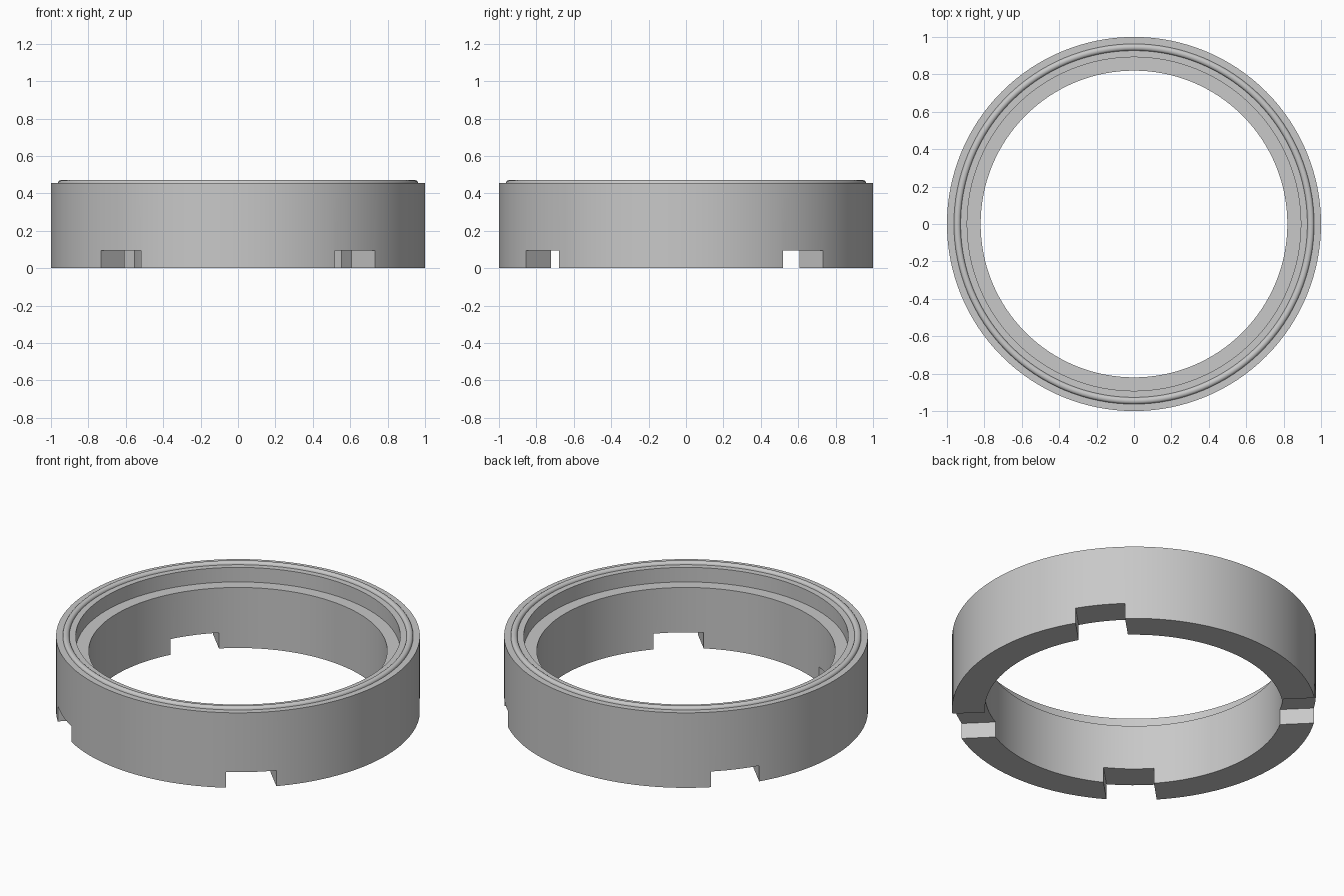
import bpy
import bmesh
from math import cos, sin, pi, radians
from mathutils import Matrix, Vector

if "Cube" in bpy.data.objects:
    bpy.data.objects.remove(bpy.data.objects["Cube"], do_unlink=True)

SEGMENTS = 128
OUTER, INNER, SEAT = 1.0, 0.82, 0.892      # radii of wall, bore and counterbore
RIM, LEDGE, LIP_TOP = 0.455, 0.367, 0.471  # heights
LIP_IN, LIP_OUT = 0.927, 0.963             # radii of the raised lip
NOTCH_TOP, NOTCH_FROM, NOTCH_TO = 0.095, -0.237, 0.038

grey = bpy.data.materials.new("light grey")
grey.use_nodes = True
grey.diffuse_color = (0.58, 0.58, 0.58, 1)
grey.node_tree.nodes["Principled BSDF"].inputs["Base Color"].default_value = grey.diffuse_color


def make_object(name, bm):
    bmesh.ops.recalc_face_normals(bm, faces=bm.faces)
    mesh = bpy.data.meshes.new(name)
    bm.to_mesh(mesh)
    bm.free()
    obj = bpy.data.objects.new(name, mesh)
    bpy.context.collection.objects.link(obj)
    return obj


# Cross-section of the ring, with a rounded lip on the top rim
round_r = LIP_TOP - RIM
profile = [(INNER, 0), (OUTER, 0), (OUTER, RIM), (LIP_OUT, RIM)]
for centre, start in ((LIP_OUT - round_r, 0), (LIP_IN + round_r, pi / 2)):
    for i in range(5):
        a = start + i * pi / 8
        if 0.01 < a < pi - 0.01:
            profile.append((centre + round_r * cos(a), RIM + round_r * sin(a)))
profile += [(LIP_IN, RIM), (SEAT, RIM), (SEAT, LEDGE), (INNER, LEDGE)]

# Ring body
bm = bmesh.new()
rings = []
for s in range(SEGMENTS):
    a = 2 * pi * s / SEGMENTS
    rings.append([bm.verts.new((r * cos(a), r * sin(a), z)) for r, z in profile])
for s in range(SEGMENTS):
    here, after = rings[s], rings[(s + 1) % SEGMENTS]
    for i in range(len(profile)):
        j = (i + 1) % len(profile)
        bm.faces.new((here[i], after[i], after[j], here[j]))
ring = make_object("ring_body", bm)
ring.data.materials.append(grey)

# Four offset notches in the bottom edge, mirrored left to right
bm = bmesh.new()
low = -0.1
size = Vector((0.6, NOTCH_TO - NOTCH_FROM, NOTCH_TOP - low))
middle = Vector((0.9, (NOTCH_FROM + NOTCH_TO) / 2, (NOTCH_TOP + low) / 2))
for side in (1, -1):
    for angle in (45, -45):
        matrix = (Matrix.Diagonal((side, 1, 1, 1)) @ Matrix.Rotation(radians(angle), 4, "Z")
                  @ Matrix.Translation(middle) @ Matrix.Diagonal((*size, 1)))
        bmesh.ops.create_cube(bm, size=1, matrix=matrix)
cutter = make_object("notch_cutter", bm)
cutter.data.materials.append(grey)
cutter.hide_render = True

cut = ring.modifiers.new("notches", "BOOLEAN")
cut.operation = "DIFFERENCE"
cut.solver = "EXACT"
cut.object = cutter

bpy.ops.object.select_all(action="DESELECT")
ring.select_set(True)
bpy.context.view_layer.objects.active = ring
bpy.ops.object.modifier_apply(modifier=cut.name)
bpy.data.objects.remove(cutter, do_unlink=True)
bpy.ops.object.shade_smooth_by_angle(angle=radians(30))
